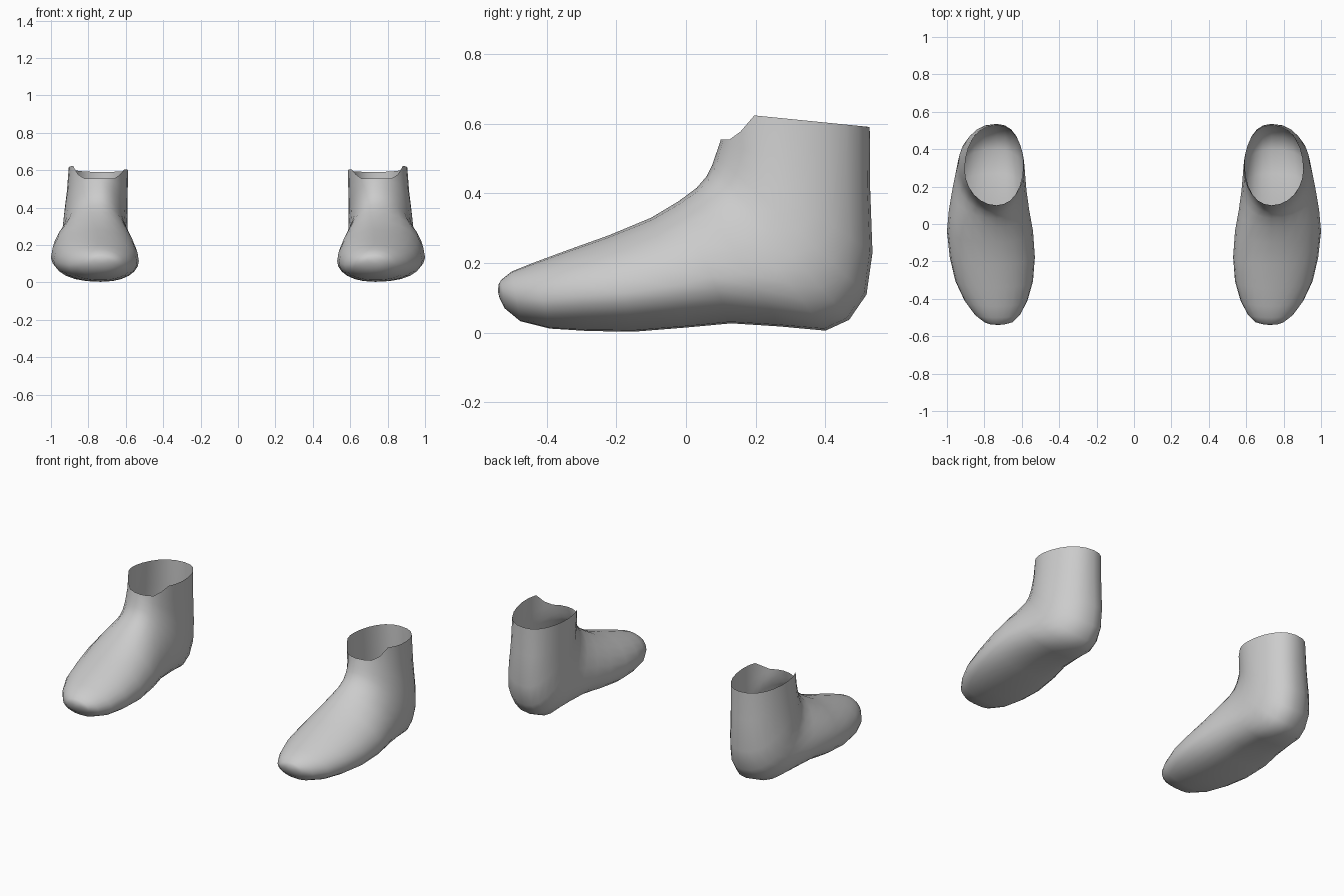
import bpy, bmesh
from math import sin, cos, pi

cube = bpy.data.objects.get("Cube")
if cube:
    bpy.data.objects.remove(cube, do_unlink=True)

grey = bpy.data.materials.new("plain grey")
grey.use_nodes = True
colour = (0.6, 0.6, 0.6, 1)
grey.diffuse_color = colour
grey.node_tree.nodes["Principled BSDF"].inputs["Base Color"].default_value = colour

SEGMENTS = 24
RIDGE = 0.735   # x of the centre line of one shoe

# Sections fanning from the toe round to the ankle:
# upper y, z, lower y, z, inner x, outer x, place of the widest point
SECTIONS = [
    (-.537, .14, -.535, .10, .69, .77, .5),
    (-.53, .152, -.52, .07, .65, .80, .5),
    (-.50, .176, -.475, .033, .61, .85, .55),
    (-.44, .20, -.39, .012, .57, .905, .57),
    (-.34, .237, -.28, .005, .54, .955, .57),
    (-.22, .28, -.15, .003, .53, .985, .6),
    (-.10, .33, 0, .015, .54, 1.0, .62),
    (-.02, .378, .13, .027, .56, .99, .62),
    (.03, .415, .27, .018, .575, .972, .62),
    (.06, .45, .40, .006, .582, .955, .6),
    (.075, .48, .468, .037, .585, .945, .58),
    (.085, .51, .518, .11, .59, .938, .55),
    (.092, .53, .535, .23, .592, .928, .5),
    (.097, .545, .528, .42, .59, .915, .47),
    (.10, .555, .527, .59, .587, .905, .45),
]


def rim_height(y, outer):
    """Low front edge, a step up, then a gentle slope to the back."""
    if y < .14:
        return .555
    if y < .19:
        return .577
    peak = .624 if outer else .605
    return peak + (.59 - peak) * (y - .19) / .34


def section_points(section, is_rim):
    ty, tz, by, bz, inner, outer, wide = section
    for i in range(SEGMENTS):
        a = 2 * pi * i / SEGMENTS
        c, s = cos(a), sin(a)
        t = wide * (1 - c) if c > 0 else wide - (1 - wide) * c
        side = abs(s) ** (.87 if c < 0 else 1)
        x = RIDGE + ((outer if s > 0 else inner) - RIDGE) * side
        y = ty + (by - ty) * t
        z = rim_height(y, s > 0) if is_rim else tz + (bz - tz) * t
        yield x, y, z


def make_shoe(name, side):
    bm = bmesh.new()
    rings = [[bm.verts.new((side * x, y, z))
              for x, y, z in section_points(sec, sec is SECTIONS[-1])]
             for sec in SECTIONS]
    for a, b in zip(rings, rings[1:]):
        for i in range(SEGMENTS):
            j = (i + 1) % SEGMENTS
            bm.faces.new((a[i], a[j], b[j], b[i]))
    # Toe tip closes the shell; the ankle stays open
    tip = bm.verts.new((side * .725, -.54, .12))
    for i in range(SEGMENTS):
        bm.faces.new((tip, rings[0][(i + 1) % SEGMENTS], rings[0][i]))
    if side < 0:
        bmesh.ops.reverse_faces(bm, faces=bm.faces[:])
    # The tip must face forward; turn the shell over if it does not
    bm.normal_update()
    if tip.link_faces[0].normal.y > 0:
        bmesh.ops.reverse_faces(bm, faces=bm.faces[:])
    for face in bm.faces:
        face.smooth = True
    mesh = bpy.data.meshes.new(name)
    bm.to_mesh(mesh)
    bm.free()
    mesh.materials.append(grey)
    bpy.context.collection.objects.link(bpy.data.objects.new(name, mesh))


make_shoe("left_shoe", 1)
make_shoe("right_shoe", -1)
